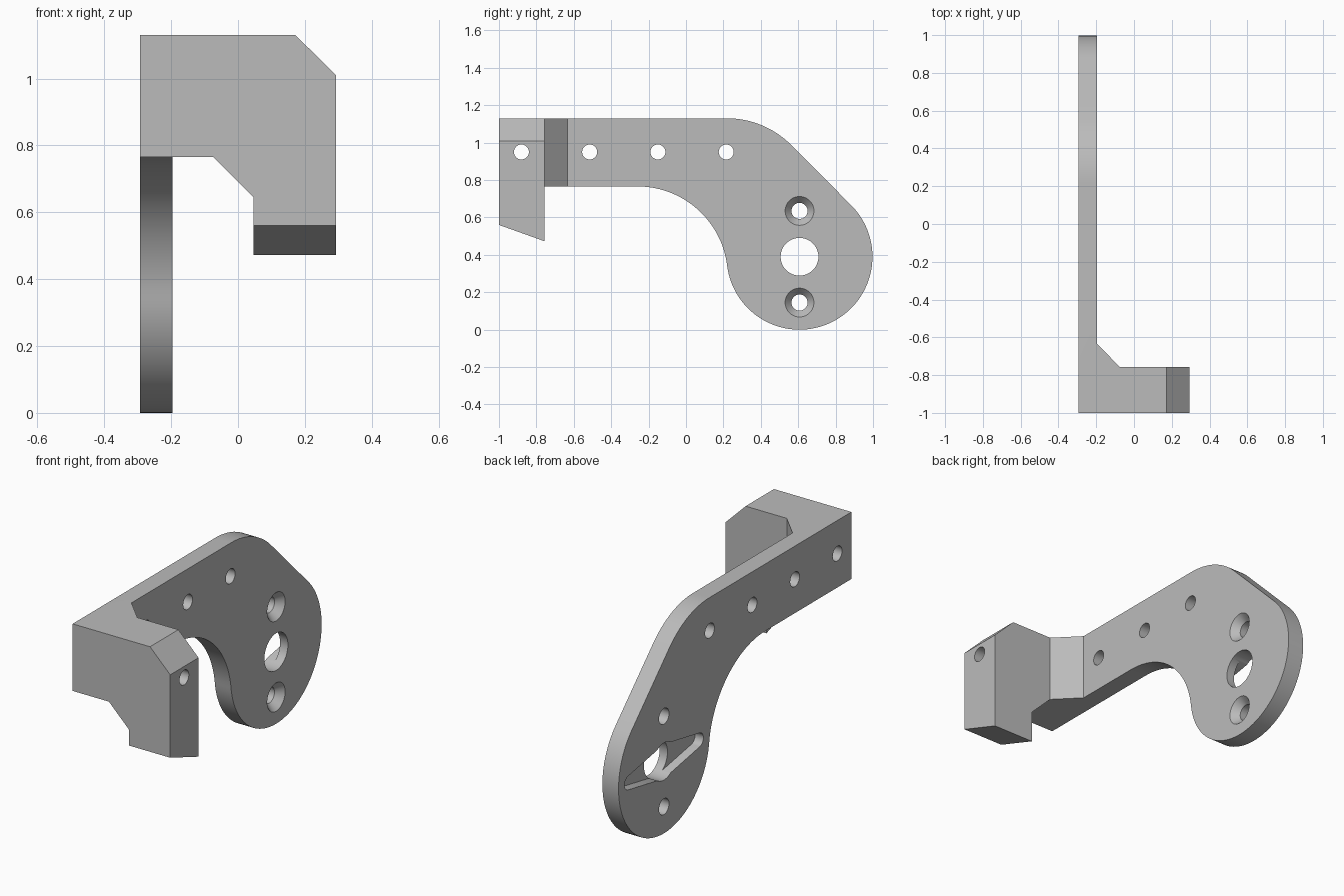
import bpy, bmesh
from math import cos, sin, radians
from mathutils import Vector

old = bpy.data.objects.get("Cube")
if old:
    bpy.data.objects.remove(old, do_unlink=True)

grey = bpy.data.materials.new("plain grey")
grey.use_nodes = True
grey.diffuse_color = (0.5, 0.5, 0.5, 1)
grey.node_tree.nodes["Principled BSDF"].inputs["Base Color"].default_value = (0.5, 0.5, 0.5, 1)

OUT, INNER = -0.293, -0.196        # outer and inner face of the plate
TOP, UNDER = 1.13, 0.766           # upper and lower edge of the arm
HUB = (0.607, 0.39)


def arc(centre, radius, start, end, steps):
    angles = [radians(start + (end - start) * i / steps) for i in range(steps + 1)]
    return [(centre[0] + radius * cos(a), centre[1] + radius * sin(a)) for a in angles]


def prism(name, profile, axis, low, high):
    """Extrude a 2D profile along an axis; the profile fills the other two axes in order."""
    bm = bmesh.new()
    rings = []
    for level in (low, high):
        ring = []
        for point in profile:
            co = list(point)
            co.insert(axis, level)
            ring.append(bm.verts.new(co))
        rings.append(ring)
        bm.faces.new(ring)
    count = len(profile)
    for i in range(count):
        j = (i + 1) % count
        bm.faces.new((rings[0][i], rings[0][j], rings[1][j], rings[1][i]))
    return finish(name, bm)


def finish(name, bm):
    bmesh.ops.recalc_face_normals(bm, faces=bm.faces)
    mesh = bpy.data.meshes.new(name)
    bm.to_mesh(mesh)
    bm.free()
    mesh.materials.append(grey)
    obj = bpy.data.objects.new(name, mesh)
    bpy.context.collection.objects.link(obj)
    return obj


def round_cutter(name, y, z, r_low, r_high, low, high):
    """Cylinder or cone along x."""
    bm = bmesh.new()
    steps = 48
    rings = [[bm.verts.new((x, *p)) for p in arc((y, z), r, 0, 360, steps)[:-1]]
             for x, r in ((low, r_low), (high, r_high))]
    for ring in rings:
        bm.faces.new(ring)
    for i in range(steps):
        j = (i + 1) % steps
        bm.faces.new((rings[0][i], rings[0][j], rings[1][j], rings[1][i]))
    return finish(name, bm)


def combine(target, tool, operation):
    tool.hide_render = True
    mod = target.modifiers.new(operation, "BOOLEAN")
    mod.operation, mod.object, mod.solver = operation, tool, "EXACT"
    bpy.context.view_layer.objects.active = target
    bpy.ops.object.modifier_apply(modifier=mod.name)
    bpy.data.objects.remove(tool, do_unlink=True)


# Curved plate: straight arm running into a round hub
outline = [(-1, UNDER), (-1, TOP)]
outline += arc((0.22, TOP - 0.482), 0.482, 90, 45, 16)
outline += arc(HUB, 0.39, 45, -172.8, 64)
outline += arc((-0.26, UNDER - 0.484), 0.484, 7.2, 90, 28)[1:]
bracket = prism("bracket_plate", outline, 0, OUT, INNER)

# Hooked front block with a sloping underside
hook = [(OUT, UNDER), (-0.075, UNDER), (0.047, 0.645), (0.047, 0.5), (-OUT, 0.5),
        (-OUT, 1.01), (0.172, TOP), (OUT, TOP)]
block = prism("front_block", hook, 1, -1, -0.757)
for v in block.data.vertices:
    if v.co.z < 0.6:
        v.co.z = 0.56 if v.co.y < -0.9 else 0.473
combine(bracket, block, "UNION")

# Diagonal gusset in the inside corner
corner = [(INNER - 0.04, -0.8), (-0.075, -0.8), (-0.075, -0.757),
          (INNER, -0.634), (INNER - 0.04, -0.634)]
combine(bracket, prism("corner_gusset", corner, 2, UNDER, TOP), "UNION")

# Row of mounting holes through the arm and the block
for i in range(4):
    hole = round_cutter("mount_hole", -0.88 + 0.365 * i, 0.95, 0.04, 0.04, -0.5, 0.5)
    combine(bracket, hole, "DIFFERENCE")

# Countersunk screw holes above and below the hub centre
for side in (-1, 1):
    z = HUB[1] + side * 0.245
    combine(bracket, round_cutter("screw_hole", HUB[0], z, 0.043, 0.043, -0.5, 0), "DIFFERENCE")
    sink = round_cutter("countersink", HUB[0], z, 0.043, 0.0855, INNER - 0.04, INNER + 0.01)
    combine(bracket, sink, "DIFFERENCE")

# Tapered two-armed pocket in the outer face
arms = []
for side, turn in ((1, 0), (-1, 180)):
    arms += arc((HUB[0] + side * 0.3, HUB[1]), 0.038, turn - 80, turn + 80, 16)
    arms += arc(HUB, 0.092, turn + 80, turn + 100, 2)
combine(bracket, prism("arm_pocket", arms, 0, OUT - 0.05, OUT + 0.05), "DIFFERENCE")

# Large hub bore
combine(bracket, round_cutter("hub_bore", *HUB, 0.101, 0.101, -0.5, 0), "DIFFERENCE")

bpy.ops.object.select_all(action="DESELECT")
bracket.select_set(True)
bpy.context.view_layer.objects.active = bracket
bpy.ops.object.shade_smooth_by_angle(angle=radians(25))
